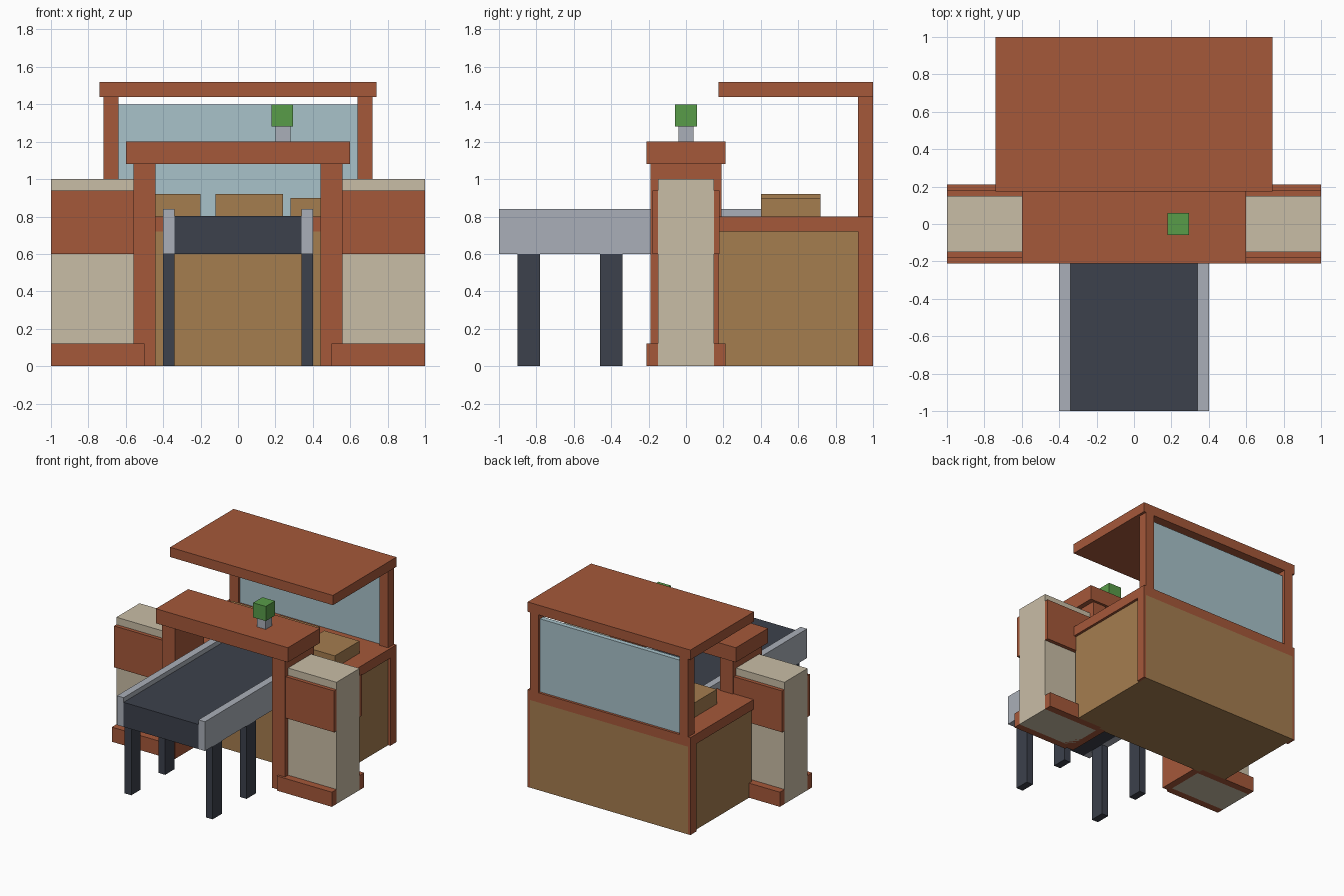
import bpy

if "Cube" in bpy.data.objects:
    bpy.data.objects.remove(bpy.data.objects["Cube"])


def linear(c):
    c /= 255
    return c / 12.92 if c <= 0.04045 else ((c + 0.055) / 1.055) ** 2.4


def material(name, r, g, b):
    m = bpy.data.materials.new(name)
    m.diffuse_color = (linear(r), linear(g), linear(b), 1)
    m.use_nodes = True
    m.node_tree.nodes["Principled BSDF"].inputs["Base Color"].default_value = m.diffuse_color
    return m


RED = material("brick_red", 165, 88, 58)
CREAM = material("cream", 201, 189, 166)
BROWN = material("wood_brown", 165, 125, 79)
DARK = material("dark_slate", 60, 65, 76)
GREY = material("light_grey", 170, 175, 184)
GREEN = material("signal_green", 88, 156, 73)
GLASS = material("pale_blue_glass", 168, 194, 202)


def box(name, mat, x, y, z):
    """Box spanning the given (min, max) ranges."""
    bpy.ops.mesh.primitive_cube_add(size=1, location=[(a + b) / 2 for a, b in (x, y, z)])
    ob = bpy.context.object
    ob.name = name
    ob.scale = [b - a for a, b in (x, y, z)]
    bpy.ops.object.transform_apply(location=False, rotation=False, scale=True)
    ob.data.materials.append(mat)
    return ob


def pair(name, mat, x, y, z):
    """Box and its mirror image across x = 0."""
    box(name + "_right", mat, x, y, z)
    box(name + "_left", mat, (-x[1], -x[0]), y, z)


# Side walls with bands and baseboards on front and back
pair("wall", CREAM, (0.5, 1), (-0.15, 0.15), (0, 1))
for side, s in (("front", -1), ("back", 1)):
    pair(side + "_wall_band", RED, (0.5, 1), sorted((s * 0.15, s * 0.18)), (0.6, 0.94))
    pair(side + "_baseboard", RED, (0.5, 1), sorted((s * 0.15, s * 0.21)), (0, 0.12))

# Gateway
pair("gate_post", RED, (0.44, 0.56), (-0.19, 0.19), (0, 1.08))
box("gate_lintel", RED, (-0.6, 0.6), (-0.21, 0.21), (1.08, 1.2))

# Signal lamp
box("lamp_stem", GREY, (0.2, 0.28), (-0.04, 0.04), (1.2, 1.28))
box("lamp", GREEN, (0.18, 0.295), (-0.06, 0.06), (1.28, 1.4))

# Conveyor
box("conveyor_belt", DARK, (-0.34, 0.34), (-1, 0.4), (0.6, 0.802))
pair("conveyor_rail", GREY, (0.34, 0.4), (-1, 0.4), (0.6, 0.84))
pair("front_leg", DARK, (0.34, 0.4), (-0.9, -0.78), (0, 0.6))
pair("rear_leg", DARK, (0.34, 0.4), (-0.46, -0.34), (0, 0.6))

# Counter with back panel
box("counter_body", BROWN, (-0.72, 0.72), (0.175, 1), (0, 0.72))
box("counter_top", RED, (-0.74, 0.74), (0.175, 1), (0.72, 0.8))
pair("back_corner", RED, (0.72, 0.74), (0.92, 1), (0, 0.72))

# Parcels on the counter
box("left_parcel", BROWN, (-0.56, -0.2), (0.4, 0.72), (0.8, 0.92))
box("middle_parcel", BROWN, (-0.12, 0.24), (0.4, 0.72), (0.8, 0.92))
box("right_parcel", BROWN, (0.28, 0.6), (0.4, 0.72), (0.8, 0.9))

# Rear window and roof
pair("roof_post", RED, (0.64, 0.72), (0.92, 1), (0.8, 1.44))
box("rear_window", GLASS, (-0.64, 0.64), (0.94, 0.98), (0.8, 1.4))
box("roof", RED, (-0.74, 0.74), (0.175, 1), (1.44, 1.52))
